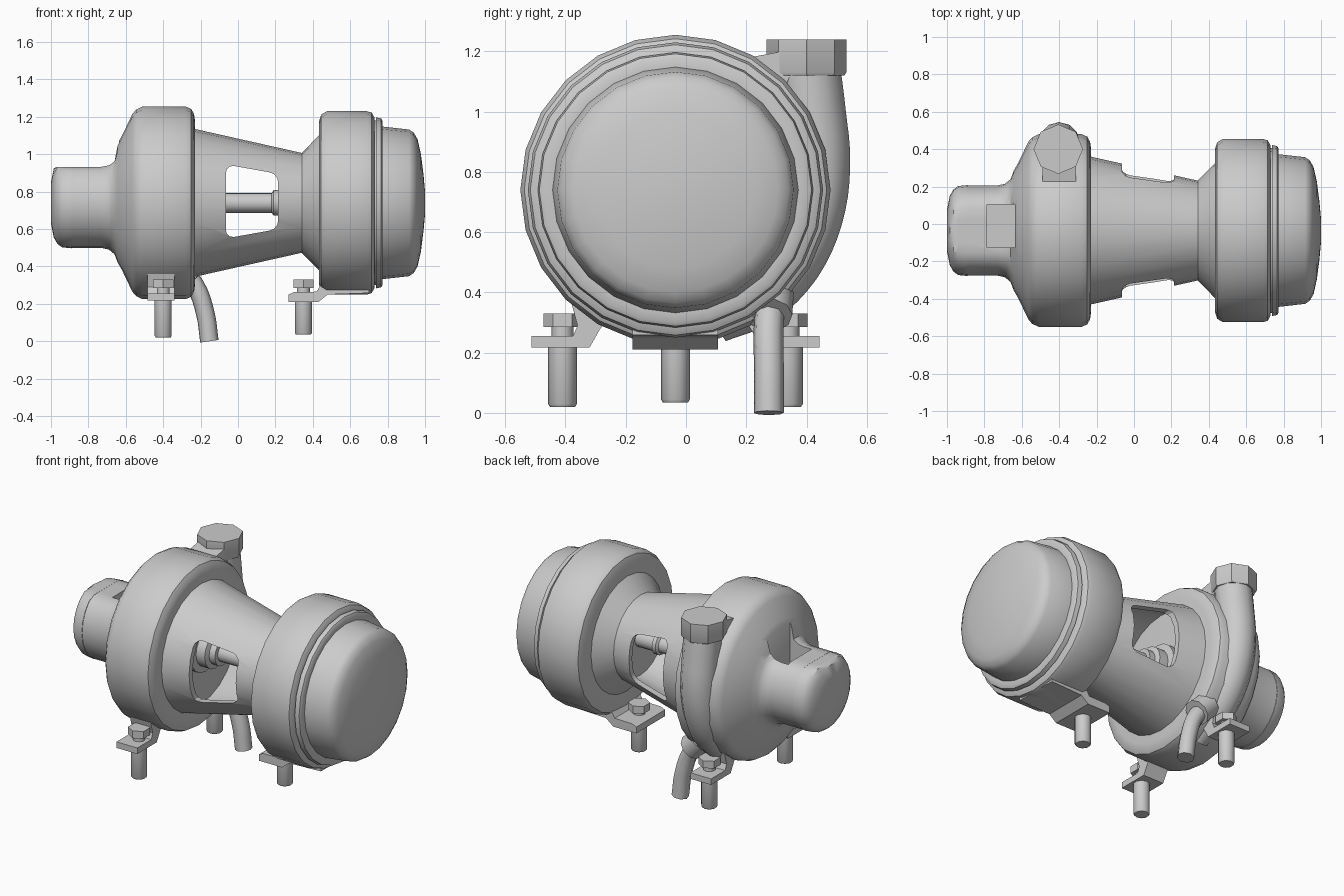
import bpy, bmesh, math
from mathutils import Vector

AXIS_Y, AXIS_Z = -0.035, 0.74
PUMP_X = -0.40

cube = bpy.data.objects.get("Cube")
if cube:
    bpy.data.objects.remove(cube, do_unlink=True)


def activate(ob):
    bpy.ops.object.select_all(action='DESELECT')
    ob.select_set(True)
    bpy.context.view_layer.objects.active = ob


def smooth(ob, angle=32):
    activate(ob)
    bpy.ops.object.shade_smooth_by_angle(angle=math.radians(angle))


def finish(name, bm):
    bmesh.ops.recalc_face_normals(bm, faces=bm.faces)
    mesh = bpy.data.meshes.new(name)
    bm.to_mesh(mesh)
    bm.free()
    ob = bpy.data.objects.new(name, mesh)
    bpy.context.collection.objects.link(ob)
    return ob


def lathe(name, profile, segs=24, axis='X', centre=(0, AXIS_Y, AXIS_Z), closed=False):
    """Revolve (position along axis, radius) pairs."""
    bm = bmesh.new()
    c = Vector(centre)
    rings = []
    for t, r in profile:
        ring = []
        for i in range(segs if r > 0 else 1):
            a = math.tau * i / segs
            u, v = r * math.sin(a), r * math.cos(a)
            ring.append(bm.verts.new(c + Vector((t, u, v) if axis == 'X' else (u, v, t))))
        rings.append(ring)
    pairs = list(zip(rings, rings[1:]))
    if closed:
        pairs.append((rings[-1], rings[0]))
    for a, b in pairs:
        for i in range(segs):
            j = (i + 1) % segs
            if len(a) == 1:
                bm.faces.new((a[0], b[i], b[j]))
            elif len(b) == 1:
                bm.faces.new((a[i], a[j], b[0]))
            else:
                bm.faces.new((a[i], a[j], b[j], b[i]))
    return finish(name, bm)


def prism(name, points, low, high, axis='Y', round_by=0.0):
    """Extrude an (x, z) outline along y, or a (y, z) outline along x."""
    bm = bmesh.new()
    place = (lambda p, d: (p[0], d, p[1])) if axis == 'Y' else (lambda p, d: (d, *p))
    ends = [[bm.verts.new(place(p, d)) for p in points] for d in (low, high)]
    bm.faces.new(ends[0])
    bm.faces.new(ends[1])
    sides = []
    for i in range(len(points)):
        j = (i + 1) % len(points)
        bm.faces.new((ends[0][i], ends[0][j], ends[1][j], ends[1][i]))
        sides.append(bm.edges.get((ends[0][i], ends[1][i])))
    if round_by:
        bmesh.ops.bevel(bm, geom=sides, offset=round_by, segments=3,
                        profile=0.5, affect='EDGES')
    return finish(name, bm)


def tube(name, path, depth, resolution=3):
    """Sweep a circle along (x, y, z, relative radius) points."""
    curve = bpy.data.curves.new(name, 'CURVE')
    curve.dimensions = '3D'
    curve.bevel_depth = depth
    curve.bevel_resolution = resolution
    curve.use_fill_caps = True
    curve.resolution_u = 4
    spline = curve.splines.new('BEZIER')
    spline.bezier_points.add(len(path) - 1)
    for bp, (x, y, z, r) in zip(spline.bezier_points, path):
        bp.co = (x, y, z)
        bp.radius = r
        bp.handle_left_type = bp.handle_right_type = 'AUTO'
    ob = bpy.data.objects.new(name, curve)
    bpy.context.collection.objects.link(ob)
    activate(ob)
    bpy.ops.object.convert(target='MESH')
    smooth(bpy.context.object, 50)


def cut(ob, cutter):
    cutter.hide_render = True
    mod = ob.modifiers.new("cut", 'BOOLEAN')
    mod.operation = 'DIFFERENCE'
    mod.solver = 'EXACT'
    mod.object = cutter
    activate(ob)
    bpy.ops.object.modifier_apply(modifier=mod.name)
    bpy.data.objects.remove(cutter, do_unlink=True)


def flatten_top(ob):
    """Level the top of the inlet, easing up into the casing."""
    for v in ob.data.vertices:
        x = v.co.x
        if x < -0.645:
            limit = 0.933 if x < -0.72 else 0.933 + 8 * (x + 0.72) ** 2
            v.co.z = min(v.co.z, limit)


# Inlet cover and pump casing
cover = lathe("inlet_cover", [(-1.0, 0), (-1.0, 0.11), (-0.985, 0.185), (-0.965, 0.22),
                              (-0.94, 0.238), (-0.89, 0.243), (-0.89, 0)])
flatten_top(cover)
smooth(cover)

casing = lathe("pump_casing", [
    (-0.889, 0), (-0.889, 0.241), (-0.73, 0.241), (-0.69, 0.25), (-0.66, 0.275),
    (-0.643, 0.32), (-0.62, 0.36), (-0.565, 0.475), (-0.545, 0.498), (-0.51, 0.515),
    (-0.28, 0.515), (-0.25, 0.502), (-0.235, 0.475), (-0.23, 0.44), (-0.23, 0)])
flatten_top(casing)
slot = [(-0.785, 0.75), (-0.635, 0.75), (-0.635, 1.1), (-0.785, 1.1)]
cut(casing, prism("slot_cutter", slot, -0.125, 0.105))
smooth(casing)

# Hollow lantern with a window on each side
lantern = lathe("lantern", [(-0.235, 0.396), (0.345, 0.266), (0.345, 0.235), (-0.235, 0.36)],
                closed=True)
window = [(-0.065, 0.55), (0.215, 0.60), (0.215, 0.895), (-0.065, 0.945)]
cut(lantern, prism("window_cutter", window, -0.7, 0.7, round_by=0.045))
smooth(lantern)

# Shaft and seal hub
smooth(lathe("shaft", [(-0.24, 0), (-0.24, 0.15), (-0.2, 0.15), (-0.19, 0.11), (-0.13, 0.11),
                       (-0.12, 0.08), (-0.08, 0.08), (-0.08, 0.053), (0.18, 0.053),
                       (0.19, 0.068), (0.215, 0.068), (0.215, 0.055), (0.345, 0.055),
                       (0.345, 0)], 16))

# Motor body with rim and end bell
smooth(lathe("motor", [
    (0.34, 0), (0.34, 0.266), (0.432, 0.36), (0.434, 0.44), (0.445, 0.472), (0.475, 0.49),
    (0.69, 0.49), (0.715, 0.482), (0.73, 0.455), (0.73, 0.44), (0.738, 0.44),
    (0.738, 0.457), (0.765, 0.452), (0.772, 0.44), (0.772, 0.408), (0.915, 0.392),
    (0.94, 0.375), (0.96, 0.34), (0.978, 0.26), (0.992, 0.15), (1.0, 0.06), (1.0, 0)]))

# Volute swelling out of the casing into the outlet
tube("volute", [(PUMP_X, 0.40, 1.16, 1), (PUMP_X, 0.42, 1.0, 1), (PUMP_X, 0.435, 0.82, 1),
                (PUMP_X, 0.41, 0.65, 1), (PUMP_X, 0.345, 0.50, 0.95),
                (PUMP_X, 0.24, 0.375, 0.8), (PUMP_X, 0.10, 0.29, 0.55)], 0.11, 4)
prism("outlet_web", [(0.10, 1.10), (0.30, 1.0), (0.36, 1.16), (0.32, 1.20), (0.21, 1.18)],
      -0.49, -0.31, 'X')
smooth(lathe("outlet_flange", [(1.12, 0), (1.12, 0.126), (1.13, 0.132), (1.24, 0.132), (1.24, 0)],
             8, 'Z', (-0.405, 0.40, 0)))

# Drain pipe with its collar
tube("drain_pipe", [(-0.30, 0.285, 0.38, 1), (-0.23, 0.275, 0.30, 1),
                    (-0.175, 0.275, 0.15, 1), (-0.153, 0.275, 0.0, 1)], 0.05, 2)
tube("drain_collar", [(-0.31, 0.28, 0.40, 1), (-0.235, 0.275, 0.325, 1)], 0.078)


def bolt(prefix, x, y, bottom):
    smooth(lathe(prefix + "_bolt_shank",
                 [(bottom, 0), (bottom, 0.042), (bottom + 0.01, 0.048), (0.24, 0.048),
                  (0.24, 0.036), (0.29, 0.036), (0.29, 0)], 10, 'Z', (x, y, 0)), 40)
    lathe(prefix + "_bolt_head", [(0.285, 0), (0.285, 0.063), (0.33, 0.063), (0.33, 0)],
          6, 'Z', (x, y, 0))


# Pair of casing feet, mirrored about the shaft
for side, label in ((-1, "front"), (1, "back")):
    foot = [(0.478, 0.217), (0.478, 0.255), (0.34, 0.255), (0.325, 0.29), (0.355, 0.40),
            (0.20, 0.36), (0.255, 0.27), (0.285, 0.217)]
    outline = [(AXIS_Y + side * d, z) for d, z in foot]
    prism(label + "_casing_foot", outline, -0.485, -0.34, 'X')
    bolt(label + "_casing", PUMP_X, AXIS_Y + side * 0.375, 0.02)

# Motor foot
prism("motor_foot", [(0.27, 0.21), (0.43, 0.21), (0.48, 0.25), (0.70, 0.258), (0.70, 0.28),
                     (0.49, 0.30), (0.46, 0.33), (0.42, 0.265), (0.30, 0.263), (0.27, 0.25)],
      AXIS_Y - 0.142, AXIS_Y + 0.142)
bolt("motor", 0.35, AXIS_Y, 0.035)
